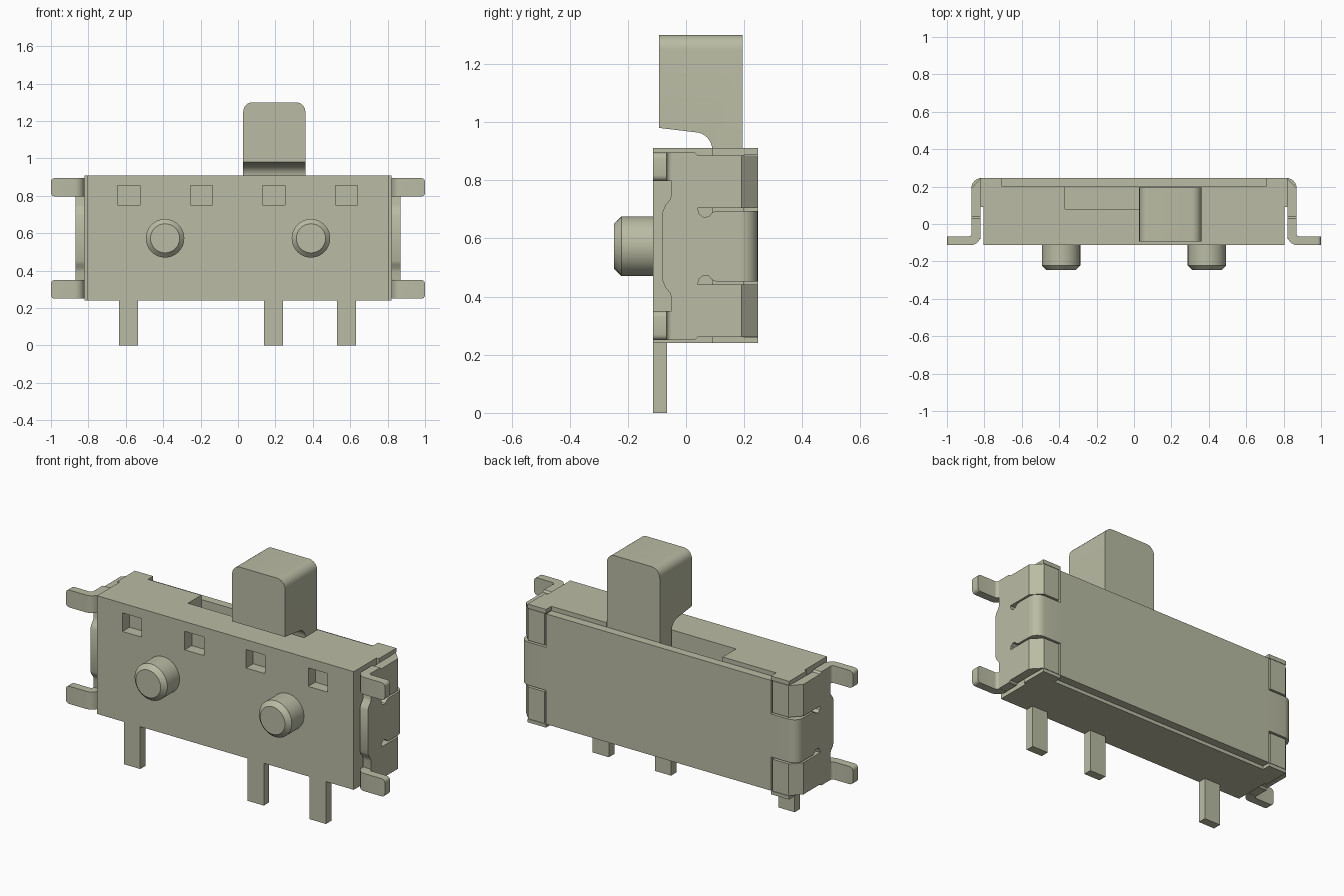
import bpy, bmesh
from math import sin, cos, radians
from mathutils import Vector

if "Cube" in bpy.data.objects:
    bpy.data.objects.remove(bpy.data.objects["Cube"], do_unlink=True)

COLOUR = (0.49, 0.50, 0.37, 1)
mat = bpy.data.materials.new("olive_grey")
mat.use_nodes = True
mat.diffuse_color = COLOUR
mat.node_tree.nodes["Principled BSDF"].inputs["Base Color"].default_value = COLOUR

MID = 0.573  # height of the symmetry plane of the metal cover


def finish(bm, name, mirror=False):
    bmesh.ops.recalc_face_normals(bm, faces=bm.faces)
    mesh = bpy.data.meshes.new(name)
    bm.to_mesh(mesh)
    bm.free()
    ob = bpy.data.objects.new(name, mesh)
    bpy.context.collection.objects.link(ob)
    mesh.materials.append(mat)
    if mirror:
        ob.modifiers.new("mirror", 'MIRROR')
    bpy.ops.object.select_all(action='DESELECT')
    bpy.context.view_layer.objects.active = ob
    ob.select_set(True)
    bpy.ops.object.shade_smooth_by_angle(angle=radians(35))
    return ob


def add_prism(bm, pts, axis, lo, hi):
    """Extrude a closed 2D outline along an axis."""
    def place(p, d):
        c = list(p)
        c.insert("xyz".index(axis), d)
        return Vector(c)
    face = bm.faces.new([bm.verts.new(place(p, lo)) for p in pts])
    ext = bmesh.ops.extrude_face_region(bm, geom=[face], use_keep_orig=True)
    shift = place((0, 0), hi - lo)
    for v in ext["geom"]:
        if isinstance(v, bmesh.types.BMVert):
            v.co += shift


def add_box(bm, x0, x1, y0, y1, z0, z1):
    add_prism(bm, [(x0, y0), (x1, y0), (x1, y1), (x0, y1)], "z", z0, z1)


def arc(cx, cy, r, a0, a1, n=6):
    angles = [radians(a0 + (a1 - a0) * i / n) for i in range(n + 1)]
    return [(cx + r * cos(a), cy + r * sin(a)) for a in angles]


# Housing: stepped outline, then cut by the slider slot and windows
bm = bmesh.new()
half = [(0.805, -0.113), (0.805, 0.09), (0.82, 0.09), (0.82, 0.2)]
outline = half + [(-x, y) for x, y in reversed(half)]
add_prism(bm, outline, "z", 0.24, 0.91)
housing = finish(bm, "housing")

bm = bmesh.new()
add_box(bm, -0.37, 0.36, 0.08, 0.3, 0.8, 1.1)
for x in (-0.585, -0.195, 0.19, 0.58):
    add_box(bm, x - 0.06, x + 0.06, -0.2, -0.05, 0.75, 0.855)
cutter = finish(bm, "housing_cutter")
cutter.hide_render = True
cut = housing.modifiers.new("cut", 'BOOLEAN')
cut.object = cutter
cut.operation = 'DIFFERENCE'
cut.solver = 'EXACT'
bpy.context.view_layer.objects.active = housing
bpy.ops.object.modifier_apply(modifier="cut")
bpy.data.objects.remove(cutter, do_unlink=True)

# Housing lips that hold the cover at its corners
bm = bmesh.new()
for z0, z1 in ((0.24, 0.259), (0.887, 0.91)):
    add_box(bm, 0.705, 0.82, 0.2, 0.247, z0, z1)
finish(bm, "corner_lips", True)

# Cover: back plate
bm = bmesh.new()
add_box(bm, -0.705, 0.705, 0.2, 0.247, 0.26, 0.885)
finish(bm, "cover_plate")

# Cover: rounded middle tab and chamfered corner flaps
bm = bmesh.new()
inner = [(0.705, 0.247), (0.705, 0.2), (0.82, 0.2), (0.82, 0.19)]
add_prism(bm, arc(0.813, 0.19, 0.057, 0, 90) + inner, "z", MID - 0.122, MID + 0.122)
finish(bm, "cover_middle_tab", True)

bm = bmesh.new()
flap = [(0.87, 0.19), (0.817, 0.247), (0.715, 0.247), (0.715, 0.2), (0.82, 0.2), (0.82, 0.19)]
for s in (-1, 1):
    add_prism(bm, flap, "z", MID + s * 0.132, MID + s * 0.312)
finish(bm, "cover_corner_flaps", True)

# Cover: side walls with relief slots
upper = [(-0.08, 0.12), (-0.072, 0.14), (-0.055, 0.16), (-0.05, 0.178), (-0.05, 0.322),
         (0.03, 0.322), (0.04, 0.312), (0.19, 0.312), (0.19, 0.132), (0.04, 0.132),
         (0.045, 0.112), (0.06, 0.1), (0.078, 0.102), (0.09, 0.116), (0.105, 0.122),
         (0.19, 0.122)]
wall = [(y, MID + d) for y, d in upper] + [(y, MID - d) for y, d in reversed(upper)]
bm = bmesh.new()
add_prism(bm, wall, "x", 0.82, 0.87)
finish(bm, "cover_side_walls", True)

# Cover: bent mounting feet
foot = arc(0.885, -0.05, 0.017, 180, 270) + [(1.0, -0.067), (1.0, -0.113)]
foot += arc(0.873, -0.06, 0.053, 270, 180) + [(0.82, -0.05)]
bm = bmesh.new()
for z0, z1 in ((0.25, 0.35), (0.797, 0.895)):
    add_prism(bm, foot, "z", z0, z1)
tips = [e for e in bm.edges if all(v.co.x > 0.99 for v in e.verts)
        and abs(e.verts[0].co.y - e.verts[1].co.y) > 0.02]
bmesh.ops.bevel(bm, geom=tips, offset=0.02, segments=4, profile=0.5, affect='EDGES')
finish(bm, "mounting_feet", True)

# Slider knob with overhanging front and narrow neck
side = [(0.195, 0.8), (0.195, 1.3), (-0.093, 1.3), (-0.093, 0.98)]
side += arc(0.03, 0.905, 0.06, 88, 0, 8) + [(0.09, 0.8)]
bm = bmesh.new()
add_prism(bm, side, "x", 0.028, 0.36)
tops = [e for e in bm.edges if all(v.co.z > 1.29 for v in e.verts)
        and abs(e.verts[0].co.y - e.verts[1].co.y) > 0.1]
bmesh.ops.bevel(bm, geom=tops, offset=0.05, segments=6, profile=0.5, affect='EDGES')
finish(bm, "slider_knob")

# Terminal pins
bm = bmesh.new()
for x in (-0.585, 0.19, 0.58):
    add_box(bm, x - 0.051, x + 0.051, -0.113, -0.065, 0, 0.26)
finish(bm, "terminal_pins")

# Locating posts with chamfered tips
bm = bmesh.new()
rings = []
for y, r in ((-0.1, 0.103), (-0.222, 0.103), (-0.247, 0.078)):
    rings.append([bm.verts.new((0.39 + a, y, MID + b)) for a, b in arc(0, 0, r, 0, 348.75, 31)])
for a, b in zip(rings, rings[1:]):
    for i in range(32):
        j = (i + 1) % 32
        bm.faces.new((a[i], a[j], b[j], b[i]))
bm.faces.new(rings[0])
bm.faces.new(rings[-1])
finish(bm, "locating_posts", True)
